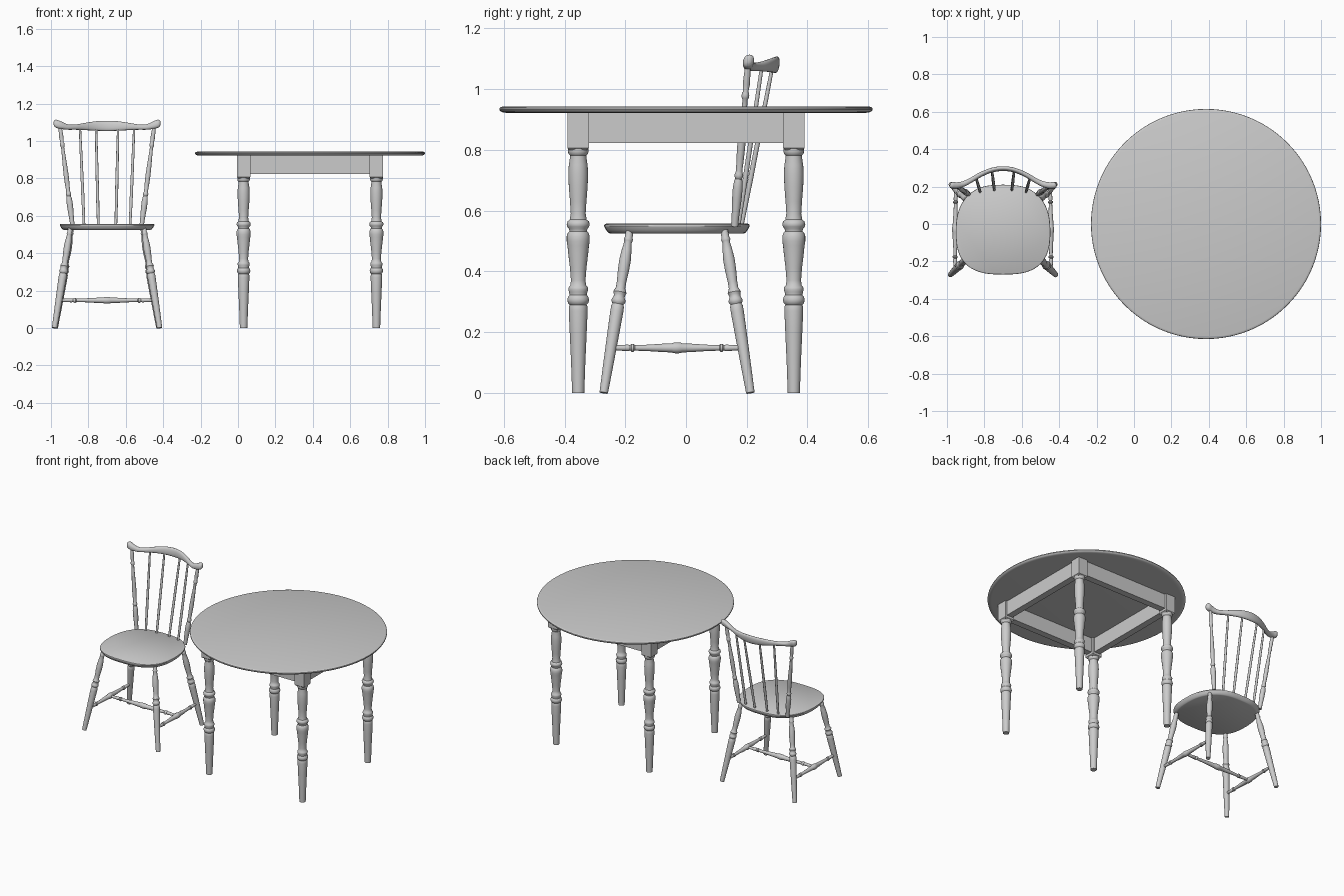
import bpy, bmesh, math
from mathutils import Vector

if "Cube" in bpy.data.objects:
    bpy.data.objects.remove(bpy.data.objects["Cube"])

TX, CX = 0.385, -0.70      # table and chair centres along x


def finish(name, bm, angle=40):
    bmesh.ops.recalc_face_normals(bm, faces=bm.faces[:])
    me = bpy.data.meshes.new(name)
    bm.to_mesh(me)
    bm.free()
    ob = bpy.data.objects.new(name, me)
    bpy.context.collection.objects.link(ob)
    bpy.ops.object.select_all(action='DESELECT')
    ob.select_set(True)
    bpy.context.view_layer.objects.active = ob
    bpy.ops.object.shade_smooth_by_angle(angle=math.radians(angle))
    return ob


def loft(name, rings):
    """Skin closed rings of points and cap both ends."""
    bm = bmesh.new()
    vs = [[bm.verts.new(p) for p in r] for r in rings]
    n = len(rings[0])
    for a, b in zip(vs, vs[1:]):
        for i in range(n):
            j = (i + 1) % n
            bm.faces.new((a[i], a[j], b[j], b[i]))
    bm.faces.new(vs[0][::-1])
    bm.faces.new(vs[-1])
    return finish(name, bm)


def turned(name, p0, p1, profile, seg=24):
    """Turned part from p0 to p1; profile = (fraction along, radius)."""
    p0, p1 = Vector(p0), Vector(p1)
    d = p1 - p0
    q = d.to_track_quat('Z', 'Y')
    rings = []
    for t, r in profile:
        rings.append([p0 + d * t + q @ Vector((r * math.cos(a), r * math.sin(a), 0))
                      for a in (2 * math.pi * i / seg for i in range(seg))])
    return loft(name, rings)


def box(name, c, s, bevel=0.0):
    bm = bmesh.new()
    bmesh.ops.create_cube(bm, size=1)
    for v in bm.verts:
        v.co = Vector(c) + Vector([v.co[i] * s[i] for i in range(3)])
    if bevel:
        low = [e for e in bm.edges if all(v.co.z < c[2] for v in e.verts)]
        bmesh.ops.bevel(bm, geom=low, offset=bevel, segments=1, affect='EDGES')
    return finish(name, bm, 20)


# Table top with rounded rim
turned("table_top", (TX, 0, 0), (TX, 0, 1),
       [(0.922, 0.590), (0.923, 0.603), (0.927, 0.611), (0.933, 0.615),
        (0.938, 0.614), (0.941, 0.610), (0.943, 0.603)], 96)

# Table legs: square block over a turned shaft
LEG = [(0, .020), (.10, .0235), (.20, .028), (.27, .031), (.285, .030), (.290, .028),
       (.295, .033), (.305, .036), (.315, .034), (.322, .029), (.332, .030), (.340, .033),
       (.348, .031), (.354, .026), (.37, .024), (.41, .027), (.46, .033), (.485, .0355),
       (.50, .038), (.515, .038), (.527, .034), (.532, .029), (.540, .030), (.547, .036),
       (.556, .038), (.565, .035), (.570, .028), (.59, .0245), (.63, .027), (.68, .031),
       (.72, .0325), (.75, .031), (.775, .027), (.782, .027), (.787, .032), (.795, .034), (.81, .034)]
H = 0.355
for sx, nx in ((-1, "left"), (1, "right")):
    for sy, ny in ((-1, "front"), (1, "back")):
        x, y = TX + sx * H, sy * H
        turned(f"table_leg_{ny}_{nx}", (x, y, 0), (x, y, 1), LEG)
        box(f"table_leg_block_{ny}_{nx}", (x, y, 0.861), (.072, .072, .124), 0.008)

# Aprons between the blocks
for s, n in ((-1, "a"), (1, "b")):
    box(f"apron_long_{n}", (TX, s * H, 0.8725), (2 * H - .06, .045, .101))
    box(f"apron_side_{n}", (TX + s * H, 0, 0.8725), (.045, 2 * H - .06, .101))


# Chair seat: rounded square, narrower at the back, undercut edge
def seat_ring(z, k, n=64):
    pts = []
    for i in range(n):
        a = 2 * math.pi * i / n
        c, s = math.cos(a), math.sin(a)
        u = math.copysign(abs(c) ** 0.72, c)
        v = math.copysign(abs(s) ** 0.72, s)
        u *= 1 - 0.10 * max(0, v) ** 1.5
        pts.append((CX + 0.253 * u * k, -0.03 + 0.24 * v * k, z))
    return pts


loft("seat", [seat_ring(z, k) for z, k in
              ((.525, .92), (.528, .945), (.536, .97), (.545, .992), (.550, 1), (.554, .995), (.557, .975))])

# Splayed chair legs
CLEG = [(0, .014), (.15, .0165), (.35, .0195), (.50, .0215), (.535, .021), (.545, .018),
        (.553, .021), (.567, .0235), (.580, .021), (.590, .018), (.605, .019), (.618, .022),
        (.632, .019), (.645, .0155), (.68, .0155), (.76, .0185), (.82, .019), (.88, .016),
        (.925, .0125), (.935, .014), (.945, .0155), (.955, .013), (1, .012)]
FEET = {"front": (.281, -.271, .196, -.185), "back": (.277, .212, .190, .126)}
for s, side in ((-1, "left"), (1, "right")):
    for row, (x0, y0, x1, y1) in FEET.items():
        turned(f"chair_leg_{row}_{side}", (CX + s * x0, y0, 0), (CX + s * x1, y1, .535), CLEG)

# H stretcher
STR = [(0, .008), (.07, .009), (.13, .011), (.145, .0085), (.155, .013), (.17, .0135), (.18, .009),
       (.28, .0105), (.38, .0135), (.46, .015), (.475, .0175)]
STR = STR + [(.5, .018)] + [(1 - t, r) for t, r in reversed(STR)]
for s, side in ((-1, "left"), (1, "right")):
    turned(f"side_stretcher_{side}", (CX + s * .257, -.247, .148), (CX + s * .253, .188, .148), STR, 16)
turned("cross_stretcher", (CX - .255, -.03, .148), (CX + .255, -.03, .148), STR, 16)

# Back posts and spindles
POST = [(0, .012), (.06, .0125), (.17, .016), (.24, .0165), (.28, .014), (.295, .011), (.305, .0135),
        (.318, .015), (.33, .0125), (.345, .0105), (.42, .0125), (.50, .0135), (.60, .012), (.74, .009),
        (.785, .0085), (.795, .0115), (.81, .013), (.825, .0115), (.835, .009), (.88, .012),
        (.93, .011), (1, .0085)]
ROD = [(0, .007), (.3, .0085), (.7, .0075), (1, .006)]
for s, side in ((-1, "left"), (1, "right")):
    turned(f"back_post_{side}", (CX + s * .185, .160, .548), (CX + s * .252, .204, 1.08), POST, 16)
    turned(f"outer_spindle_{side}", (CX + s * .123, .172, .548), (CX + s * .145, .250, 1.075), ROD, 12)
    turned(f"inner_spindle_{side}", (CX + s * .047, .182, .548), (CX + s * .059, .284, 1.07), ROD, 12)

# Crest rail: half stations (x, y, z top, z bottom, thickness)
HALF = [(0, .296, 1.108, 1.053, .024), (.06, .288, 1.105, 1.055, .024), (.12, .264, 1.096, 1.058, .025),
        (.17, .235, 1.088, 1.060, .026), (.21, .215, 1.089, 1.060, .029), (.245, .206, 1.104, 1.064, .034),
        (.268, .206, 1.113, 1.069, .036), (.279, .207, 1.112, 1.075, .030), (.285, .208, 1.105, 1.085, .015)]
ST = [Vector((-x, y, a, b, t)) for x, y, a, b, t in HALF[:0:-1]] + [Vector(h) for h in HALF]
fine = []
for i in range(len(ST) - 1):
    p0, p1, p2, p3 = ST[max(i - 1, 0)], ST[i], ST[i + 1], ST[min(i + 2, len(ST) - 1)]
    for k in range(4):
        t = k / 4
        fine.append(0.5 * (2 * p1 + (p2 - p0) * t + (2 * p0 - 5 * p1 + 4 * p2 - p3) * t * t
                           + (3 * p1 - p0 - 3 * p2 + p3) * t ** 3))
fine.append(ST[-1])
rings = []
for i, p in enumerate(fine):
    d = fine[min(i + 1, len(fine) - 1)] - fine[max(i - 1, 0)]
    nrm = Vector((-d[1], d[0])).normalized()
    zc, hz = (p[2] + p[3]) / 2, (p[2] - p[3]) / 2
    ring = []
    for j in range(20):
        a = 2 * math.pi * j / 20
        c, s = math.cos(a), math.sin(a)
        w = math.copysign(abs(c) ** 0.8, c) * p[4] / 2
        h = math.copysign(abs(s) ** 0.9, s) * hz
        ring.append((CX + p[0] + nrm.x * w, p[1] + nrm.y * w + 0.12 * h, zc + h))
    rings.append(ring)
loft("crest_rail", rings)
